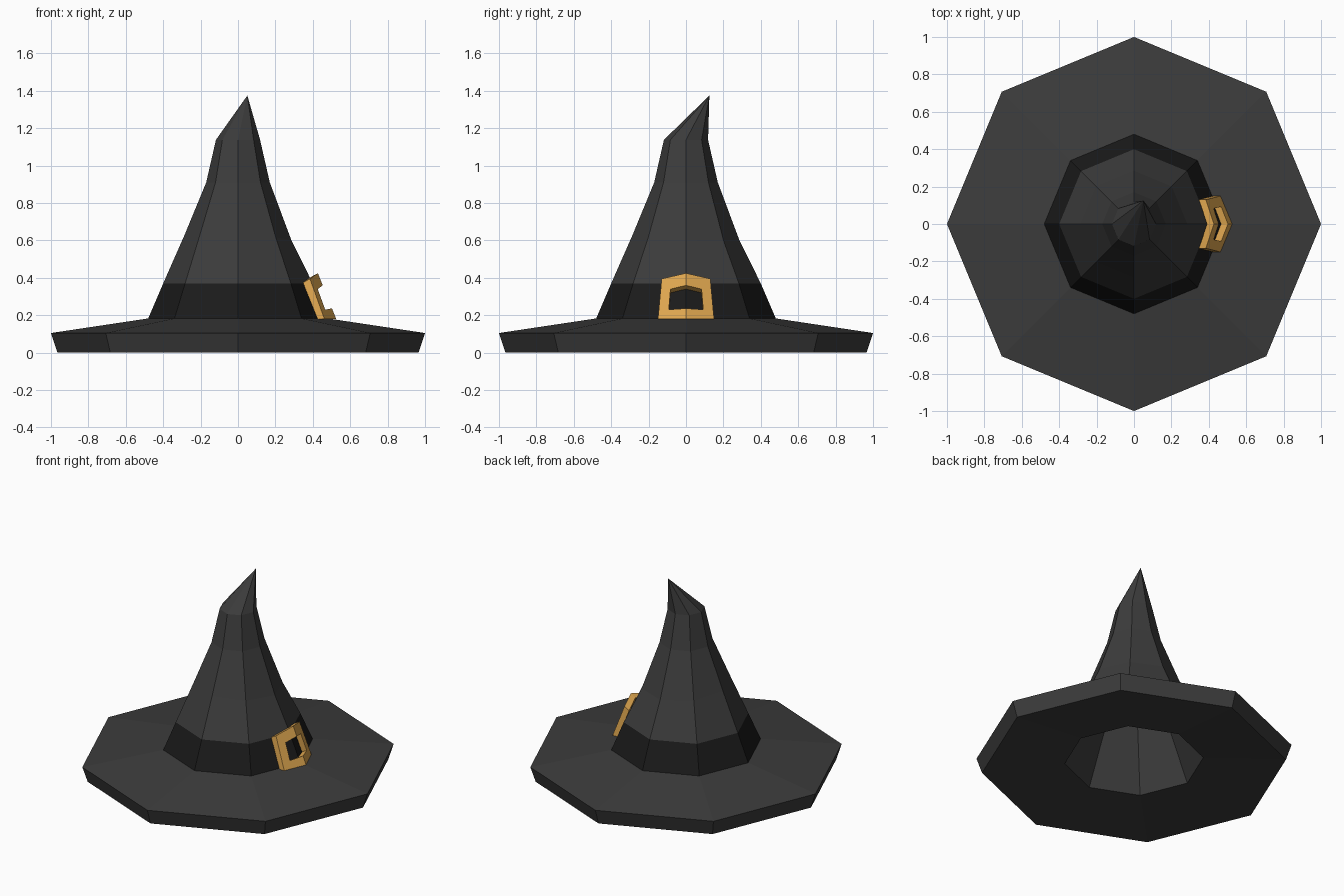
import bpy
from math import cos, sin, pi

if "Cube" in bpy.data.objects:
    bpy.data.objects.remove(bpy.data.objects["Cube"])

SIDES = 8


def material(name, rgb):
    m = bpy.data.materials.new(name)
    m.diffuse_color = (*rgb, 1)
    m.use_nodes = True
    m.node_tree.nodes["Principled BSDF"].inputs["Base Color"].default_value = m.diffuse_color
    return m


def add_mesh(name, verts, faces, mat):
    me = bpy.data.meshes.new(name)
    me.from_pydata(verts, [], faces)
    me.materials.append(mat)
    ob = bpy.data.objects.new(name, me)
    bpy.context.collection.objects.link(ob)
    return ob


def loft(name, rings, mat):
    """Join octagonal rings given as (radius, z, tilt, x, y); radius 0 is a point."""
    verts, faces, loops = [], [], []
    for r, z, tilt, cx, cy in rings:
        start = len(verts)
        for i in range(SIDES if r else 1):
            x, y = r * cos(2 * pi * i / SIDES), r * sin(2 * pi * i / SIDES)
            verts.append((cx + x, cy + y, z + tilt * (x + y)))
        loops.append([start + (i if r else 0) for i in range(SIDES)])
    for a, b in zip(loops, loops[1:]):
        for i in range(SIDES):
            j = (i + 1) % SIDES
            faces.append(list(dict.fromkeys((a[i], a[j], b[j], b[i]))))
    return add_mesh(name, verts, faces, mat)


felt = material("felt", (0.045, 0.045, 0.045))
ribbon = material("ribbon", (0.011, 0.011, 0.011))
brass = material("brass", (0.75, 0.39, 0.08))

# Brim: underside, rim and sloping top
loft("brim", [(0.44, 0.04, 0, 0, 0), (0.965, 0, 0, 0, 0),
              (1.0, 0.105, 0, 0, 0), (0.48, 0.183, 0, 0, 0)], felt)

# Ribbon band flush with the crown
loft("band", [(0.48, 0.183, 0, 0, 0), (0.40, 0.37, 0, 0, 0)], ribbon)

# Crown with its bent tip
loft("crown", [(0.40, 0.37, 0, 0, 0), (0.285, 0.617, -0.05, 0, 0),
               (0.17, 0.91, 0, 0, 0), (0.118, 1.138, 0, 0, 0),
               (0, 1.375, 0, 0.05, 0.125)], felt)

# Hollow inside, facing down
loft("lining", [(0, 1.2, 0, 0.02, 0.04), (0.04, 1.08, 0, 0, 0),
                (0.085, 0.87, 0, 0, 0), (0.20, 0.57, 0, 0, 0),
                (0.31, 0.34, 0, 0, 0), (0.44, 0.04, 0, 0, 0)], felt)

# Buckle: a frame folded over the crown's right-hand edge
outer = [(-.15, .18), (0, .18), (.15, .18), (.13, .395), (0, .425), (-.13, .395)]
inner = [(-.092, .23), (0, .237), (.092, .23), (.083, .34), (0, .36), (-.083, .34)]


def on_crown(y, z, depth):
    x = 0.525 - 0.4 * (z - 0.18) - 0.42 * abs(y)
    return (x - 0.037 * depth, y, max(0.18, z - 0.02 * depth))


verts = [on_crown(y, z, d) for d in (0, 1) for loop in (outer, inner) for y, z in loop]
faces = []
for i in range(6):
    j = (i + 1) % 6
    faces += [(i, j, 6 + j, 6 + i), (12 + j, 12 + i, 18 + i, 18 + j),
              (j, i, 12 + i, 12 + j), (6 + i, 6 + j, 18 + j, 18 + i)]
add_mesh("buckle", verts, faces, brass)
